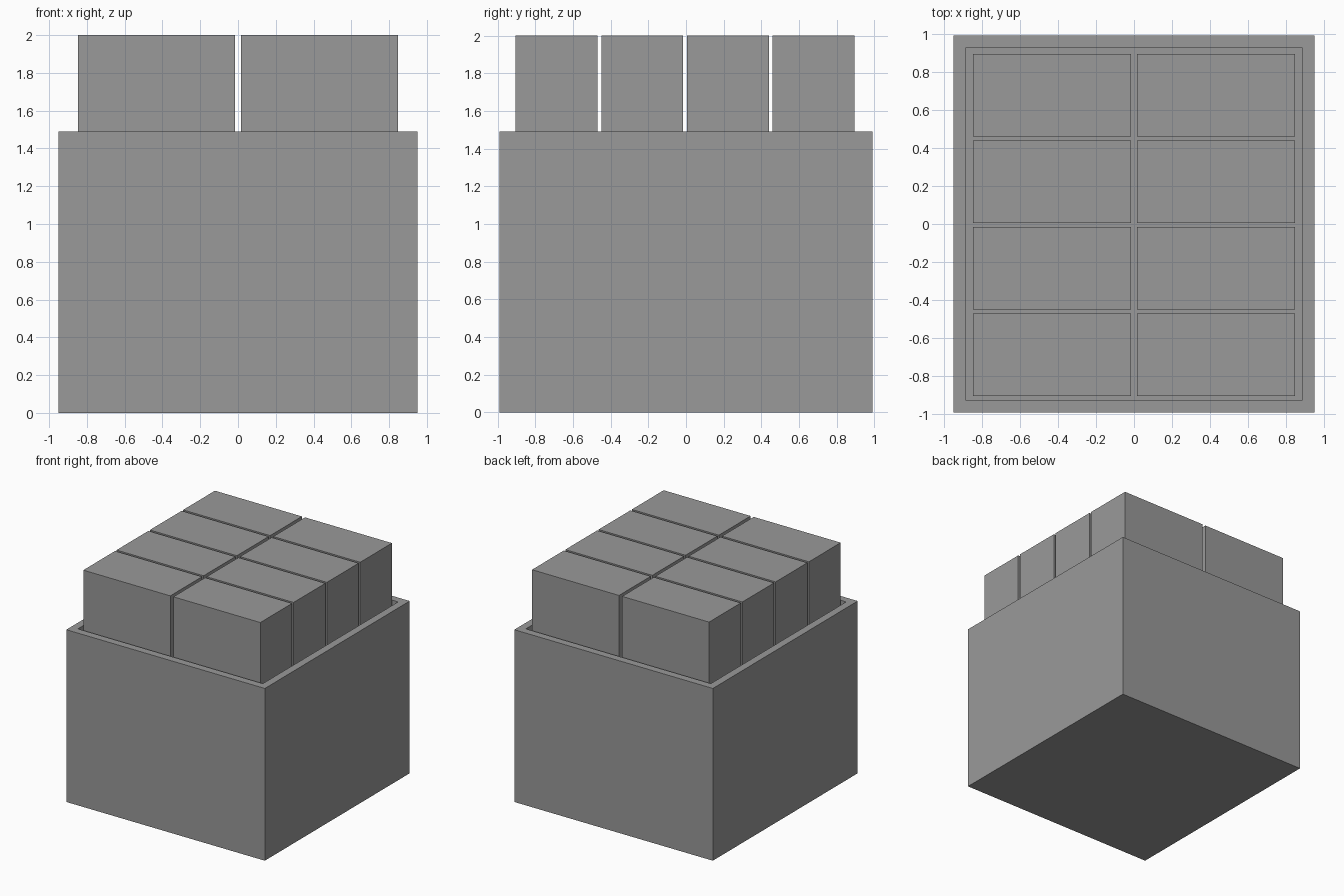
import bpy, bmesh
from mathutils import Matrix, Vector

if "Cube" in bpy.data.objects:
    bpy.data.objects.remove(bpy.data.objects["Cube"])

# dark grey shared by every part
grey = bpy.data.materials.new("dark_grey")
grey.diffuse_color = (0.32, 0.32, 0.32, 1)
grey.use_nodes = True
grey.node_tree.nodes["Principled BSDF"].inputs["Base Color"].default_value = grey.diffuse_color


def box_object(name, lo, hi):
    """Axis-aligned box between two corners."""
    lo, hi = Vector(lo), Vector(hi)
    bm = bmesh.new()
    bmesh.ops.create_cube(bm, size=1, matrix=Matrix.Translation((lo + hi) / 2)
                          @ Matrix.Diagonal((*(hi - lo), 1)))
    mesh = bpy.data.meshes.new(name)
    bm.to_mesh(mesh)
    bm.free()
    mesh.materials.append(grey)
    obj = bpy.data.objects.new(name, mesh)
    bpy.context.collection.objects.link(obj)
    return obj


WALL, HEIGHT = 0.065, 1.49

# open container: inset the top face and push it down to the floor
tray = box_object("container", (-0.95, -0.99, 0), (0.95, 0.99, HEIGHT))
bm = bmesh.new()
bm.from_mesh(tray.data)
bm.normal_update()
top = max(bm.faces, key=lambda f: f.calc_center_median().z)
bmesh.ops.inset_region(bm, faces=[top], thickness=WALL, use_even_offset=True)
hole = bmesh.ops.extrude_face_region(bm, geom=[top])["geom"]
bmesh.ops.translate(bm, vec=(0, 0, WALL - HEIGHT),
                    verts=[g for g in hole if isinstance(g, bmesh.types.BMVert)])
if top.is_valid:
    bmesh.ops.delete(bm, geom=[top], context='FACES_ONLY')
bmesh.ops.recalc_face_normals(bm, faces=bm.faces)
bm.to_mesh(tray.data)
bm.free()

# two columns by four rows of tall blocks standing on the container floor
for col, x in enumerate((-0.431, 0.431)):
    for row in range(4):
        y = (row - 1.5) * 0.455 - 0.005
        box_object(f"block_{col + 1}_{row + 1}",
                   (x - 0.416, y - 0.217, WALL), (x + 0.416, y + 0.217, 2.0))
